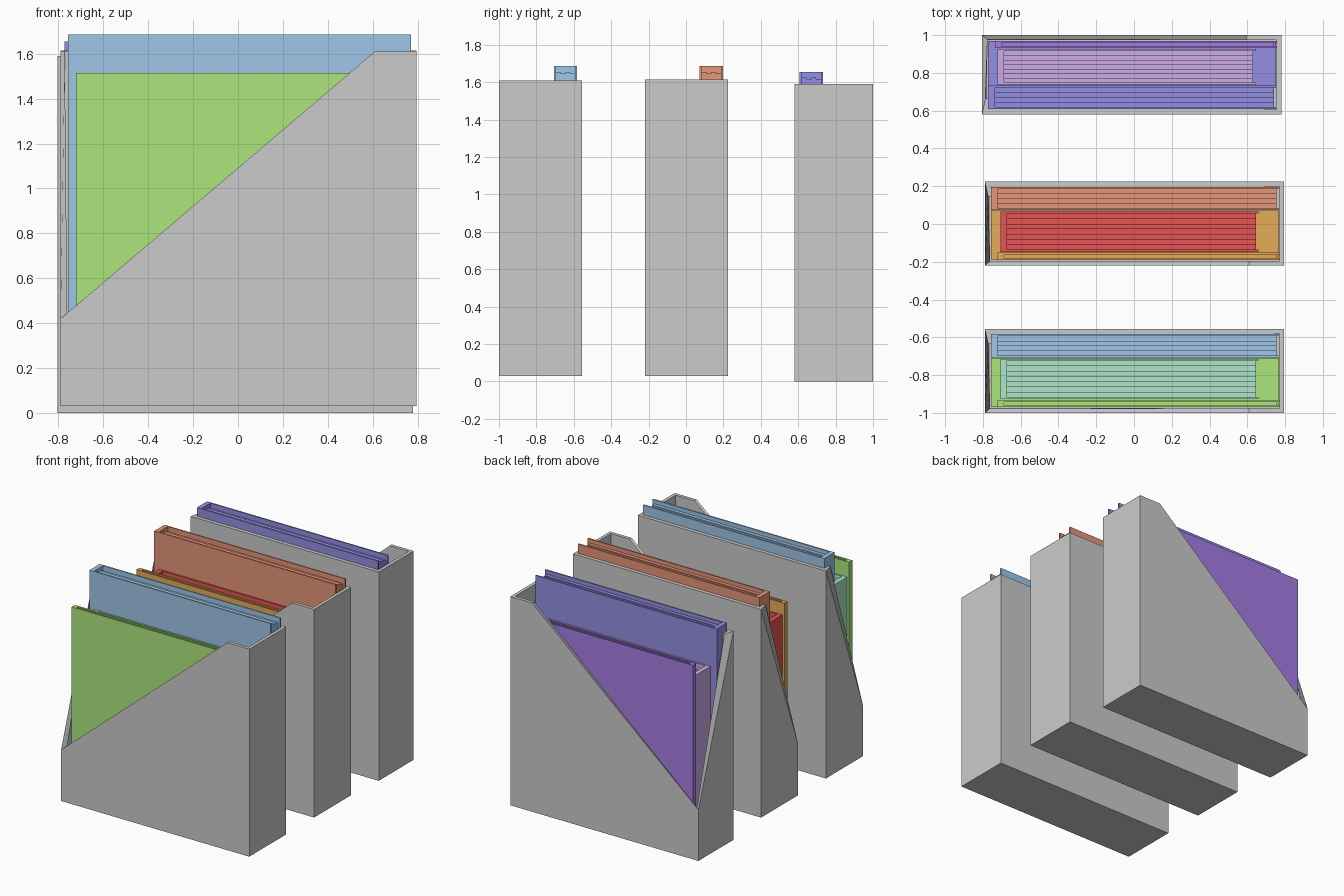
import bpy, bmesh
from mathutils import Vector

if "Cube" in bpy.data.objects:
    bpy.data.objects.remove(bpy.data.objects["Cube"])


def material(name, rgb):
    m = bpy.data.materials.new(name)
    m.diffuse_color = (*[c / 255 for c in rgb], 1)
    m.use_nodes = True
    m.node_tree.nodes["Principled BSDF"].inputs["Base Color"].default_value = m.diffuse_color
    return m


def add_box(bm, x0, x1, y0, y1, z0, z1):
    verts = bmesh.ops.create_cube(bm, size=1)["verts"]
    for v in verts:
        v.co = Vector(((x0 + x1) / 2 + v.co.x * (x1 - x0),
                       (y0 + y1) / 2 + v.co.y * (y1 - y0),
                       (z0 + z1) / 2 + v.co.z * (z1 - z0)))


def finish(bm, name, mat=None):
    me = bpy.data.meshes.new(name)
    bm.to_mesh(me)
    bm.free()
    ob = bpy.data.objects.new(name, me)
    bpy.context.collection.objects.link(ob)
    if mat:
        me.materials.append(mat)
    return ob


# Open-topped file holder, cut by a slanted plane at its low corner
def holder(name, x0, x1, y0, y1, z0, z1, low_front):
    bm = bmesh.new()
    add_box(bm, x0, x1, y0, y1, z0, z1)
    bm.normal_update()
    top = [f for f in bm.faces if f.normal.z > 0.9]
    bmesh.ops.delete(bm, geom=top, context='FACES_ONLY')
    ya, yb = (y0, y1) if low_front else (y1, y0)
    p = Vector((x0, ya, z0 + 0.39))
    q = Vector((x1 - 0.185, ya, z1))
    r = Vector((x0, yb, z1))
    n = (q - p).cross(r - p)
    if n.z < 0:
        n = -n
    bmesh.ops.bisect_plane(bm, geom=bm.verts[:] + bm.edges[:] + bm.faces[:],
                           dist=1e-4, plane_co=p, plane_no=n, clear_outer=True)
    ob = finish(bm, name)
    mod = ob.modifiers.new("walls", 'SOLIDIFY')
    mod.thickness = 0.025
    mod.offset = -1
    mod.use_even_offset = True


# Book: two covers, a spine on the left and recessed bundles of pages
def book(name, x0, x1, y0, y1, z0, z1, mat, bundles):
    bm = bmesh.new()
    t, spine = 0.011, 0.035
    add_box(bm, x0, x0 + spine, y0, y1, z0, z1)
    add_box(bm, x0 + spine, x1, y0, y0 + t, z0, z1)
    add_box(bm, x0 + spine, x1, y1 - t, y1, z0, z1)
    w = (y1 - y0 - 2 * t) / bundles
    for i in range(bundles):
        a = y0 + t + i * w
        drop = 0.03 + 0.008 * (i % 2)
        add_box(bm, x0 + spine, x1 - 0.015, a, a + w, z0 + 0.02, z1 - drop)
    finish(bm, name, mat)


# Each set: x/y/z shift, y direction, holder depth and height, book tops, colours
sets = [
    ("front", 0.0, -1.0, 0.03, 1, 0.445, 1.58, (1.685, 1.515, 1.40),
     (90, 145, 208), (107, 203, 52), (108, 203, 155), 1),
    ("middle", 0.0, -0.22, 0.03, 1, 0.445, 1.585, (1.685, 1.50, 1.41),
     (203, 78, 48), (203, 105, 25), (203, 22, 22), 1),
    ("back", -0.015, 1.0, 0.0, -1, 0.42, 1.59, (1.655, 1.46, 1.36),
     (75, 70, 200), (98, 52, 200), (155, 105, 203), 0),
]

for name, dx, y, z, s, depth, height, tops, ca, cb, cc, floor_id in sets:
    def span(a, b):
        return sorted((y + s * a, y + s * b))

    mats = [material(f"{name}_{k}", c) for k, c in zip(("tall", "thin", "short"), (ca, cb, cc))]
    holder(f"{name}_holder", -0.79 + dx, 0.795 + dx, *span(0, depth), z, z + height, s > 0)
    fl = z + 0.027
    d = depth - 0.445
    # tall book against the high wall, thin one at the low wall, thick one between
    book(f"{name}_tall_book", -0.757 + dx, 0.77 + dx, *span(0.293 + d, 0.417 + d), fl, tops[0], mats[0], 4)
    book(f"{name}_thin_book", -0.722 + dx, 0.77 + dx, *span(0.03, 0.068), fl, tops[1], mats[1], 1)
    book(f"{name}_thick_book", -0.708 + dx, 0.66 + dx, *span(0.073, 0.286 + d), fl, tops[2], mats[2], 7)
    # flat book lying on the floor of the holder
    bm = bmesh.new()
    add_box(bm, -0.757 + dx, 0.768 + dx, *span(0.032, 0.291 + d), fl - 0.001, fl + 0.12)
    finish(bm, f"{name}_flat_book", mats[floor_id])
